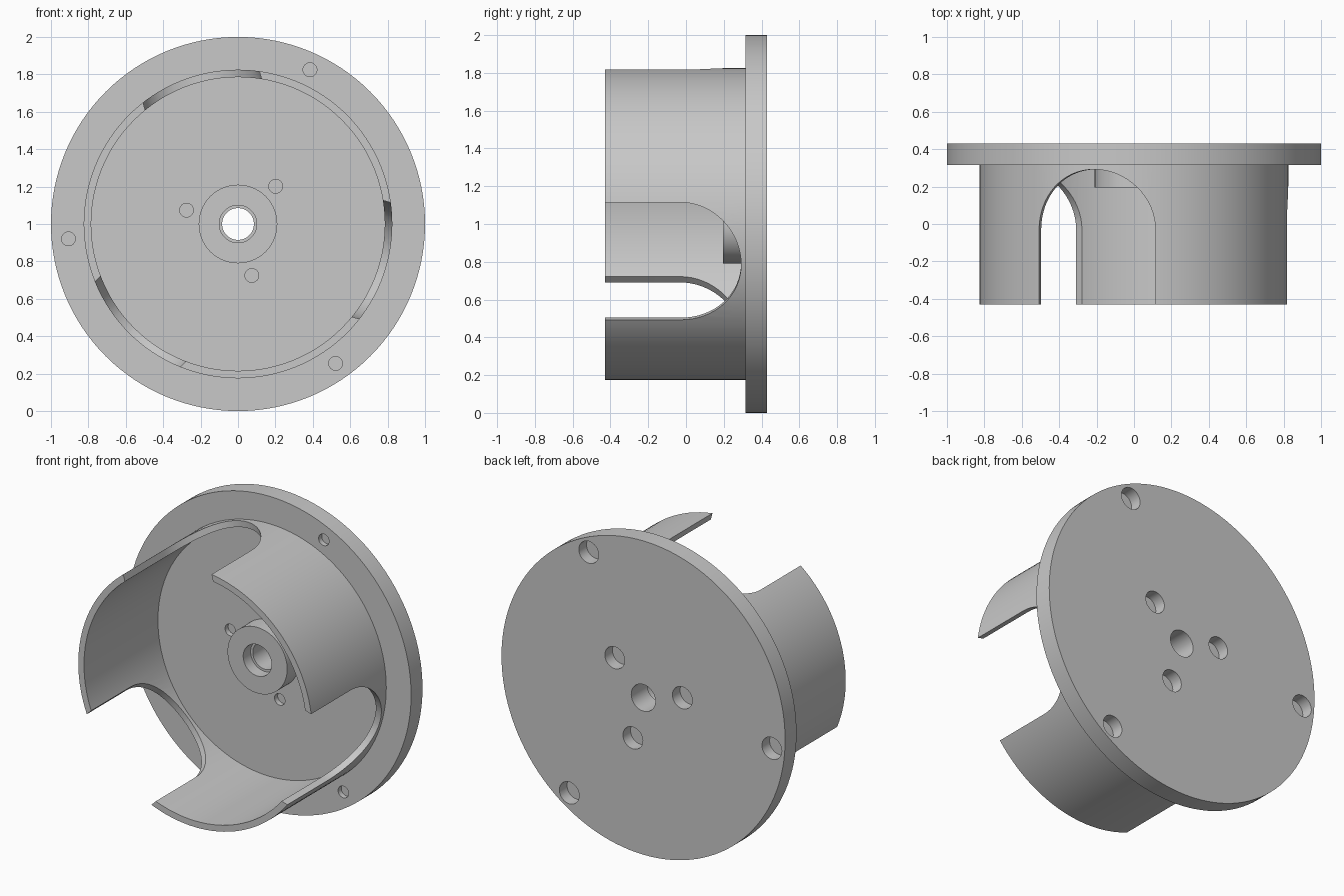
import bpy, bmesh
from math import cos, sin, pi, radians
from mathutils import Vector

cube = bpy.data.objects.get("Cube")
if cube:
    bpy.data.objects.remove(cube, do_unlink=True)

CENTRE_Z = 1.0
FRONT, FLOOR, BACK = -0.43, 0.315, 0.43

grey = bpy.data.materials.new("plain grey")
grey.use_nodes = True
colour = (0.58, 0.58, 0.58, 1)
grey.diffuse_color = colour
grey.node_tree.nodes["Principled BSDF"].inputs["Base Color"].default_value = colour


def make_object(name, bm):
    bmesh.ops.recalc_face_normals(bm, faces=bm.faces)
    mesh = bpy.data.meshes.new(name)
    bm.to_mesh(mesh)
    bm.free()
    mesh.materials.append(grey)
    obj = bpy.data.objects.new(name, mesh)
    bpy.context.collection.objects.link(obj)
    return obj


def lathe(name, profile, steps):
    """Spin a closed (radius, y) profile around the y axis."""
    bm = bmesh.new()
    verts = [bm.verts.new((r, y, CENTRE_Z)) for r, y in profile]
    edges = [bm.edges.new((v, verts[i - 1])) for i, v in enumerate(verts)]
    bmesh.ops.spin(bm, geom=verts + edges, cent=(0, 0, CENTRE_Z), axis=(0, 1, 0),
                   angle=2 * pi, steps=steps, use_merge=True)
    bmesh.ops.remove_doubles(bm, verts=bm.verts, dist=1e-5)
    return make_object(name, bm)


def prism(bm, outline, direction):
    """Extrude a closed outline of points along a direction."""
    face = bm.faces.new([bm.verts.new(p) for p in outline])
    result = bmesh.ops.extrude_face_region(bm, geom=[face], use_keep_orig=True)
    moved = [g for g in result["geom"] if isinstance(g, bmesh.types.BMVert)]
    bmesh.ops.translate(bm, verts=moved, vec=direction)


def drill(bm, ring, angle, radius, y0, y1):
    """Round hole along y at a polar position."""
    a = radians(angle)
    x, z = ring * cos(a), CENTRE_Z + ring * sin(a)
    turns = [2 * pi * i / 32 for i in range(32)]
    outline = [(x + radius * cos(t), y0, z + radius * sin(t)) for t in turns]
    prism(bm, outline, Vector((0, y1 - y0, 0)))


def slot(bm, angle, half_width, arch_y):
    """Round-ended slot cut radially through the cup wall."""
    a = radians(angle)
    radial = Vector((cos(a), 0, sin(a)))
    tangent = Vector((-sin(a), 0, cos(a)))
    shape = [(-half_width, FRONT - 0.1), (half_width, FRONT - 0.1)]
    shape += [(half_width * cos(pi * i / 32), arch_y + half_width * sin(pi * i / 32))
              for i in range(33)]
    base = Vector((0, 0, CENTRE_Z)) + radial * 0.55
    prism(bm, [base + tangent * u + Vector((0, y, 0)) for u, y in shape], radial * 0.6)


def cut(obj, bm):
    """Subtract a cutter and bake the result."""
    cutter = make_object("cutter", bm)
    cutter.hide_render = True
    mod = obj.modifiers.new("cut", 'BOOLEAN')
    mod.operation, mod.solver, mod.object = 'DIFFERENCE', 'EXACT', cutter
    bpy.context.view_layer.objects.active = obj
    bpy.ops.object.modifier_apply(modifier=mod.name)
    bpy.data.objects.remove(cutter, do_unlink=True)


# Flange, cup wall, floor, boss and stepped bore in one turned profile
body = lathe("flanged_cup", [
    (0.085, BACK), (1.0, BACK), (1.0, FLOOR),
    (0.825, FLOOR), (0.825, FRONT), (0.785, FRONT), (0.785, FLOOR),
    (0.21, FLOOR), (0.21, 0.195), (0.1, 0.195), (0.1, 0.27), (0.085, 0.27),
], 128)

# Three slots in the cup wall
slots = bmesh.new()
for angle in (105, 225, 345):
    slot(slots, angle, 0.322, -0.03)
cut(body, slots)

# Blind screw holes: narrow in front, wide behind, with a thin web between
holes = bmesh.new()
for ring, first in ((0.91, 65), (0.285, 45)):
    for i in range(3):
        angle = first + 120 * i
        drill(holes, ring, angle, 0.037, FLOOR - 0.03, 0.347)
        drill(holes, ring, angle, 0.07, 0.353, BACK + 0.05)
cut(body, holes)

# Smooth round walls with crisp edges
bpy.ops.object.select_all(action='DESELECT')
body.select_set(True)
bpy.context.view_layer.objects.active = body
bpy.ops.object.shade_smooth_by_angle(angle=radians(30))
